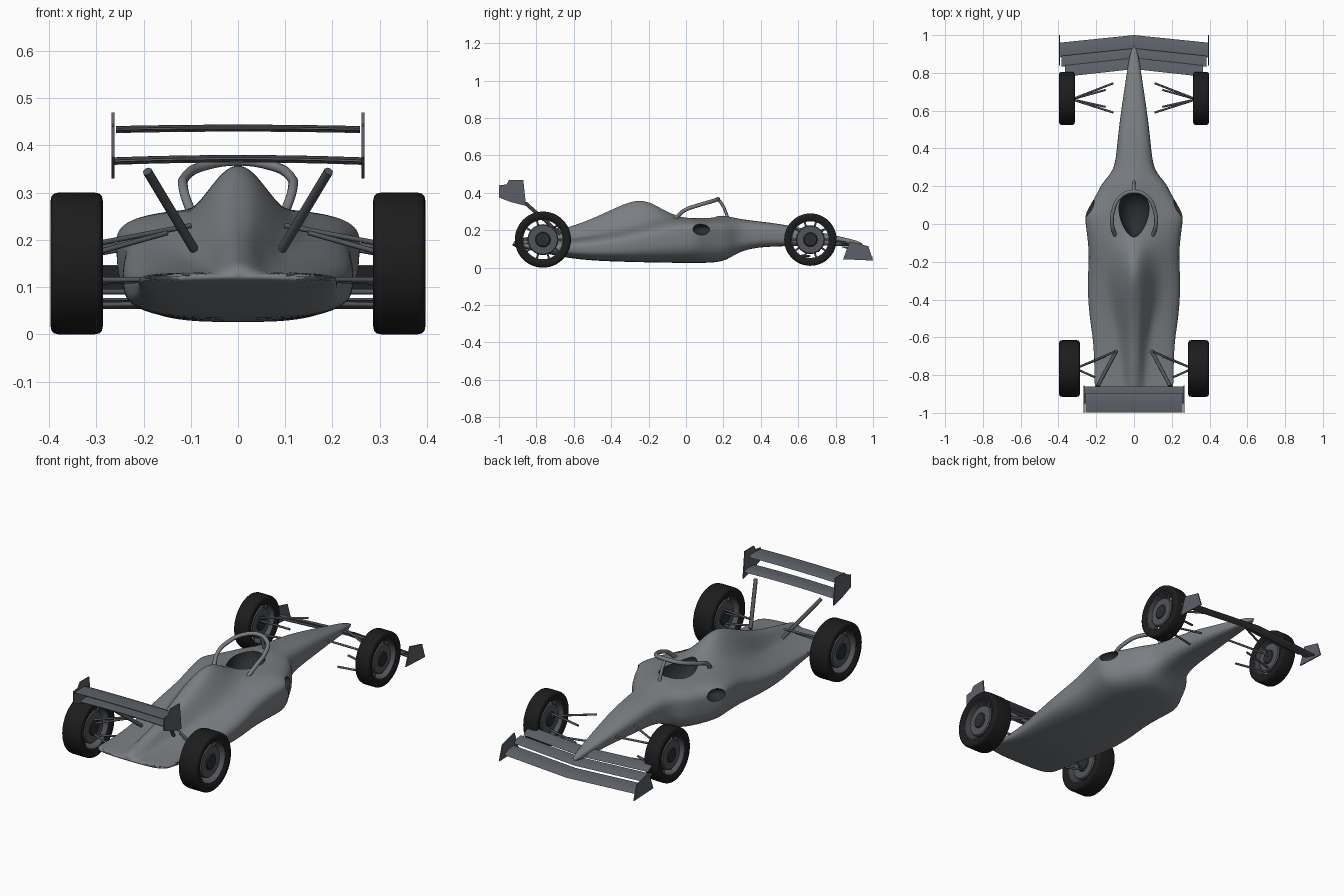
import bpy, bmesh, math
from mathutils import Vector

if "Cube" in bpy.data.objects:
    bpy.data.objects.remove(bpy.data.objects["Cube"])


def material(name, rgb):
    m = bpy.data.materials.new(name)
    m.diffuse_color = (*rgb, 1)
    m.use_nodes = True
    m.node_tree.nodes["Principled BSDF"].inputs["Base Color"].default_value = m.diffuse_color
    return m


PAINT = material("body_grey", (0.195, 0.21, 0.225))
PANEL = material("wing_grey", (0.105, 0.117, 0.135))
METAL = material("metal_grey", (0.085, 0.09, 0.1))
BLACK = material("rubber_black", (0.012, 0.012, 0.013))
DARK = material("dark_recess", (0.025, 0.027, 0.03))


def link(name, data, mat=None):
    ob = bpy.data.objects.new(name, data)
    bpy.context.collection.objects.link(ob)
    if mat:
        data.materials.append(mat)
    return ob


def loft(name, rings, mat=None, cyclic=False, angle=40):
    """Skin closed rings of points; cap the ends or join last to first."""
    bm = bmesh.new()
    vs = [[bm.verts.new(p) for p in r] for r in rings]
    n = len(vs[0])
    for a, b in zip(vs, vs[1:] + ([vs[0]] if cyclic else [])):
        for i in range(n):
            j = (i + 1) % n
            bm.faces.new((a[i], a[j], b[j], b[i]))
    if not cyclic:
        bm.faces.new(vs[0])
        bm.faces.new(vs[-1])
    bmesh.ops.recalc_face_normals(bm, faces=bm.faces)
    me = bpy.data.meshes.new(name)
    bm.to_mesh(me)
    bm.free()
    me.shade_smooth()
    me.set_sharp_from_angle(angle=math.radians(angle))
    return link(name, me, mat)


def lathe(name, profile, c, segs=40, mat=METAL):
    """Spin a closed (radius, x) profile about the x axis through c."""
    rings = []
    for k in range(segs):
        a = 2 * math.pi * k / segs
        rings.append([(c[0] + x, c[1] + r * math.cos(a), c[2] + r * math.sin(a)) for r, x in profile])
    return loft(name, rings, mat, cyclic=True)


def tube(name, pts, r, smooth=False, mat=METAL):
    cu = bpy.data.curves.new(name, 'CURVE')
    cu.dimensions = '3D'
    cu.bevel_depth = r
    cu.bevel_resolution = 2
    cu.use_fill_caps = True
    if smooth:
        s = cu.splines.new('BEZIER')
        s.bezier_points.add(len(pts) - 1)
        for b, p in zip(s.bezier_points, pts):
            b.co = p
            b.handle_left_type = b.handle_right_type = 'AUTO'
    else:
        s = cu.splines.new('POLY')
        s.points.add(len(pts) - 1)
        for b, p in zip(s.points, pts):
            b.co = (*p, 1)
    return link(name, cu, mat)


def wing(name, half, lead, trail, thick, sweep=0.0, bow=0.0):
    """Wing plane: lead and trail are (y, z) of the edges at the centre."""
    foil = [(0, 0), (.15, .5), (.45, .7), (1, .15), (1, -.15), (.45, -.2), (.15, -.35)]
    rings = []
    for k in range(-4, 5):
        u = k / 4
        dy, dz = -sweep * abs(u), -bow * u * u
        rings.append([(u * half, lead[0] + (trail[0] - lead[0]) * t + dy,
                       lead[1] + (trail[1] - lead[1]) * t + h * thick + dz) for t, h in foil])
    return loft(name, rings, PANEL)


def endplate(name, x, outline, t=0.006):
    return loft(name, [[(x + d, y, z) for y, z in outline] for d in (-t / 2, t / 2)], PANEL)


# Body stations: y, half width, bottom, widest height, deck, spine height, spine width
STATIONS = [
    (-.93, .20, .112, .122, .13, .02, .03), (-.85, .21, .098, .115, .132, .035, .034),
    (-.75, .21, .075, .108, .138, .052, .044), (-.62, .215, .05, .105, .152, .066, .054),
    (-.50, .235, .038, .105, .168, .095, .07), (-.38, .245, .033, .115, .19, .13, .09),
    (-.27, .245, .03, .13, .215, .158, .088), (-.18, .238, .028, .15, .24, .113, .085),
    (-.08, .245, .026, .175, .264, .018, .09), (.02, .26, .026, .195, .266, 0, .09),
    (.06, .258, .026, .195, .264, .002, .08), (.15, .20, .026, .18, .262, .014, .08),
    (.22, .17, .04, .175, .26, .018, .06), (.28, .107, .085, .175, .258, .003, .06),
    (.38, .092, .11, .18, .248, 0, .05), (.52, .08, .115, .175, .233, 0, .05),
    (.72, .05, .12, .155, .188, 0, .05), (.95, .016, .113, .125, .14, 0, .05)]


def section(y, w, zb, zm, zs, hs, ws, n=24):
    us = [math.sin(math.pi / 2 * (-1 + 2 * i / n)) for i in range(n + 1)]
    f = lambda u, e: max(0, 1 - abs(u) ** e) ** (1 / e)
    p = min(4, max(2, 2 + (-.3 - y) * 10))          # spine flanks get steeper to the tail
    top = [(w * u, y, zm + (zs - zm) * f(u, 2.8) + hs * math.exp(-abs(w * u / ws) ** p)) for u in us]
    low = [(w * u, y, zm - (zm - zb) * f(u, 3.2)) for u in reversed(us[1:-1])]
    return top + low


body = loft("body", [section(*s) for s in STATIONS], PAINT, angle=180)
body.data.materials.append(DARK)
body.modifiers.new("smooth", 'SUBSURF').levels = 2

# Cockpit and side inlets are hollowed out with dark ellipsoids
cutters = []
for c, r, taper in [((0, .05, .275), (.078, .12, .09), .3),
                    ((.24, .085, .205), (.05, .05, .03), 0), ((-.24, .085, .205), (.05, .05, .03), 0)]:
    bm = bmesh.new()
    bmesh.ops.create_uvsphere(bm, u_segments=32, v_segments=16, radius=1)
    for v in bm.verts:
        v.co = Vector((v.co.x * r[0] * (1 + taper * v.co.y), v.co.y * r[1], v.co.z * r[2])) + Vector(c)
    for f in bm.faces:
        f.material_index = 1
        f.smooth = True
    me = bpy.data.meshes.new("cutter")
    bm.to_mesh(me)
    bm.free()
    me.materials.append(PAINT)
    me.materials.append(DARK)
    cut = link("cutter", me)
    cut.hide_render = True
    cutters.append(cut)
    mod = body.modifiers.new("hollow", 'BOOLEAN')
    mod.operation = 'DIFFERENCE'
    mod.solver = 'EXACT'
    mod.object = cut
dg = bpy.context.evaluated_depsgraph_get()
baked = bpy.data.meshes.new_from_object(body.evaluated_get(dg))
body.modifiers.clear()
body.data = baked
baked.set_sharp_from_angle(angle=math.radians(50))
for cut in cutters:
    bpy.data.objects.remove(cut)

# Cockpit hoop and its centre strut
tube("cockpit_hoop", [(-.1, -.06, .26), (-.115, -.01, .305), (-.11, .07, .335), (-.07, .145, .357), (0, .172, .367),
                      (.07, .145, .357), (.11, .07, .335), (.115, -.01, .305), (.1, -.06, .26)],
     .0105, True, PAINT)
tube("hoop_strut", [(0, .168, .37), (0, .195, .335), (0, .225, .265)], .008, True, PAINT)

# Front wing: three swept planes
wing("front_wing_main", .393, (1.0, .055), (.922, .075), .014, sweep=.04)
wing("front_wing_middle", .385, (.93, .092), (.872, .112), .012, sweep=.04)
wing("front_wing_flap", .365, (.88, .122), (.82, .145), .012, sweep=.04)

# Rear wing: two planes
wing("rear_wing_lower", .263, (-.86, .368), (-.95, .372), .014, bow=.005)
wing("rear_wing_upper", .258, (-.895, .433), (-.998, .437), .013, bow=.003)

for s, side in ((1, "right"), (-1, "left")):
    endplate("front_endplate_" + side, s * .394,
             [(.84, .045), (.875, .14), (.975, .115), (1.0, .038)])
    endplate("rear_endplate_" + side, s * .265,
             [(-1, .44), (-.96, .445), (-.945, .47), (-.87, .47), (-.855, .33), (-.935, .35), (-1, .375)])
    tube("rear_wing_strut_" + side, [(s * .192, -.858, .345), (s * .093, -.672, .18)], .01)

    # Wheels: hollow tyre, rim, spokes, brake drum and dark hub
    for end, y, R, x0, x1 in (("front", .665, .14, .313, .397), ("rear", -.765, .15, .286, .397)):
        tag = end + "_" + side
        h, c = (x1 - x0) / 2, (s * (x0 + x1) / 2, y, .15)
        half = [(.72, .82), (.8, .97), (.88, 1), (.95, .96), (.985, .87), (1, .7)]
        prof = [(r * R, x * h) for r, x in half]
        lathe("tyre_" + tag, prof + [(r, -x) for r, x in reversed(prof)], c, 48, BLACK)
        k = .74 * R
        lathe("rim_" + tag, [(k, .8 * h), (k, -.8 * h), (k - .006, -.8 * h), (k - .006, .8 * h)], c)
        for name, r, w, mat in (("brake_drum_", .55 * R, .6 * h, METAL), ("hub_", .27 * R, .72 * h, DARK)):
            lathe(name + tag, [(.002, w), (r - .005, w), (r, w - .005),
                               (r, .005 - w), (r - .005, -w), (.002, -w)], c, 32, mat)
        for i in range(10):
            a = 2 * math.pi * i / 10
            d = Vector((0, math.cos(a), math.sin(a)))
            tube("spoke_%s_%d" % (tag, i), [Vector(c) + d * .5 * R, Vector(c) + d * .73 * R], .005)

    # Suspension arms: hub height, then inner x, y, z
    arms = {"front": (.66, .33, [(.18, .11, .745, .205), (.165, .11, .59, .205),
                                 (.09, .15, .71, .09), (.062, .15, .62, .065)]),
            "rear": (-.765, .31, [(.19, .10, -.675, .23), (.17, .15, -.70, .215),
                                  (.115, .11, -.855, .117), (.11, .13, -.69, .117)])}
    for end, (hy, hx, rods) in arms.items():
        for i, (hz, x, y, z) in enumerate(rods):
            tube("%s_suspension_%s_%d" % (end, side, i), [(s * hx, hy, hz), (s * x, y, z)], .0055)
